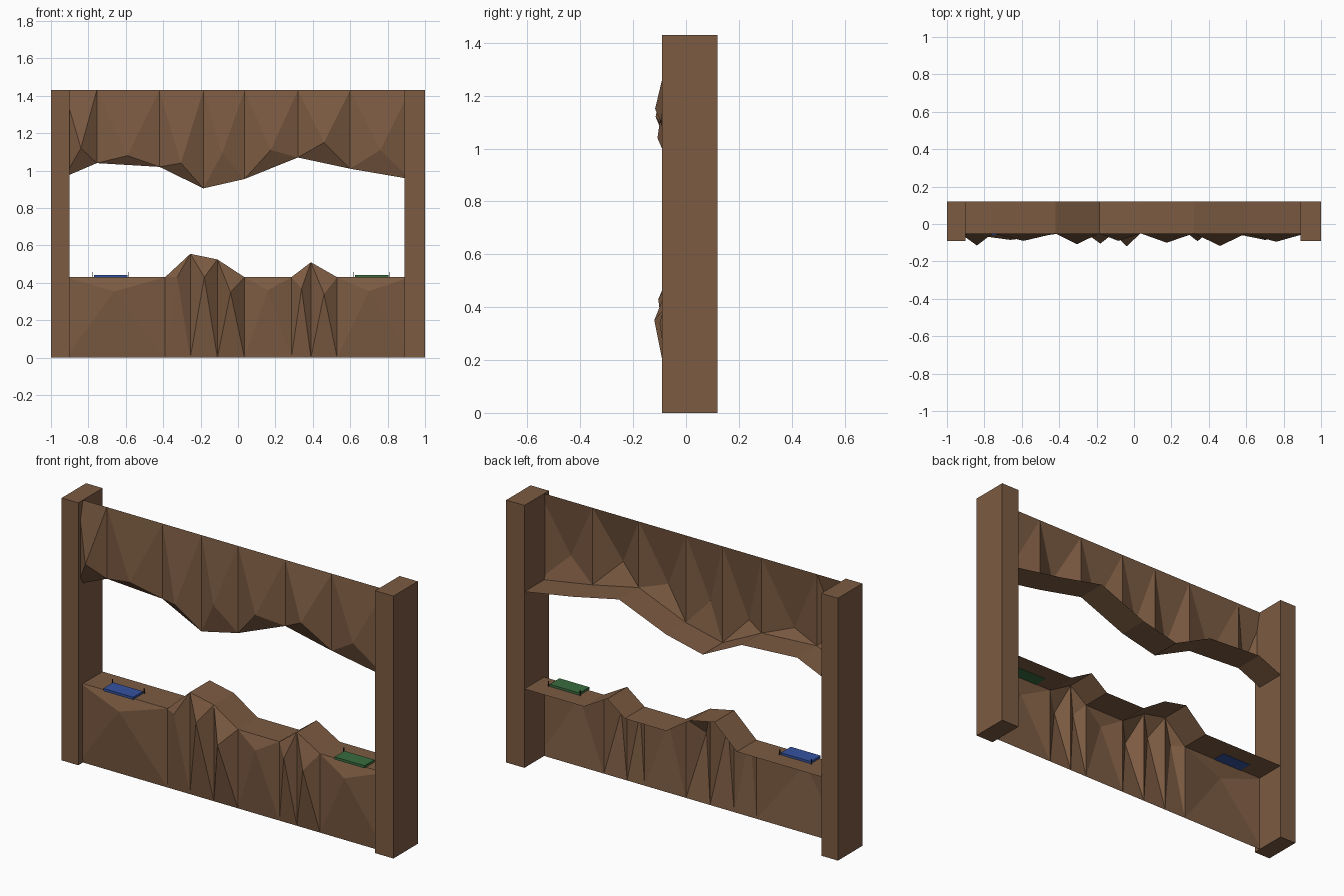
import bpy, bmesh

if "Cube" in bpy.data.objects:
    bpy.data.objects.remove(bpy.data.objects["Cube"])

FRONT, BACK = -0.05, 0.12


def material(name, srgb):
    m = bpy.data.materials.new(name)
    lin = [((c / 255 + 0.055) / 1.055) ** 2.4 for c in srgb]
    m.diffuse_color = (*lin, 1)
    m.use_nodes = True
    m.node_tree.nodes["Principled BSDF"].inputs["Base Color"].default_value = m.diffuse_color
    return m


ROCK = material("rock brown", (124, 91, 66))
BLUE = material("pad blue", (52, 82, 160))
GREEN = material("pad green", (58, 108, 62))
DARK = material("post dark", (45, 42, 42))


def finish(name, bm, mat):
    me = bpy.data.meshes.new(name)
    bmesh.ops.recalc_face_normals(bm, faces=bm.faces)
    bm.to_mesh(me)
    bm.free()
    me.materials.append(mat)
    ob = bpy.data.objects.new(name, me)
    bpy.context.collection.objects.link(ob)
    return ob


def box(name, x0, x1, y0, y1, z0, z1, mat):
    bm = bmesh.new()
    bmesh.ops.create_cube(bm, size=1)
    for v in bm.verts:
        v.co = (x1 if v.co.x > 0 else x0,
                y1 if v.co.y > 0 else y0,
                z1 if v.co.z > 0 else z0)
    return finish(name, bm, mat)


def cliff(name, edge, flat_z, peaks):
    """Faceted front wall between a ragged edge and a flat edge, plus a ledge running back."""
    bm = bmesh.new()
    rag = [bm.verts.new((x, FRONT, z)) for x, z in edge]
    flat = [bm.verts.new((x, FRONT, flat_z)) for x, z in edge]
    rear = [bm.verts.new((x, BACK, z)) for x, z in edge]
    for i, p in enumerate(peaks):
        c = bm.verts.new(p)
        ring = [rag[i], rag[i + 1], flat[i + 1], flat[i]]
        for k in range(4):
            bm.faces.new((ring[k], ring[(k + 1) % 4], c))
        bm.faces.new((rag[i], rear[i], rear[i + 1], rag[i + 1]))
    return finish(name, bm, ROCK)


# Side pillars
box("left_pillar", -1, -0.9, -0.09, BACK, 0, 1.43, ROCK)
box("right_pillar", 0.89, 1, -0.09, BACK, 0, 1.43, ROCK)

# Hanging ceiling rock, open at the top and back
cliff("ceiling_rock",
      [(-0.93, 0.965), (-0.755, 1.04), (-0.42, 1.02), (-0.185, 0.905),
       (0.035, 0.955), (0.32, 1.07), (0.60, 1.01), (0.92, 0.955)],
      1.43,
      [(-0.84, -0.115, 1.12), (-0.59, -0.09, 1.08), (-0.305, -0.108, 1.04),
       (-0.085, -0.09, 1.09), (0.175, -0.10, 1.11), (0.46, -0.117, 1.15),
       (0.76, -0.095, 1.11)])

# Ground rock with two mounds, open underneath and at the back
cliff("ground_rock",
      [(-0.92, 0.43), (-0.39, 0.43), (-0.255, 0.555), (-0.11, 0.525),
       (0.035, 0.43), (0.285, 0.43), (0.39, 0.51), (0.53, 0.43), (0.92, 0.43)],
      0.0,
      [(-0.66, -0.085, 0.355), (-0.325, -0.09, 0.43), (-0.18, -0.105, 0.43),
       (-0.04, -0.12, 0.35), (0.16, -0.08, 0.36), (0.34, -0.092, 0.37),
       (0.46, -0.10, 0.34), (0.70, -0.085, 0.355)])

# Landing pads with a thin post at each rear corner
for side, x0, mat in (("blue", -0.77, BLUE), ("green", 0.625, GREEN)):
    x1 = x0 + 0.18
    box(side + "_pad", x0, x1, -0.06, 0.025, 0.428, 0.442, mat)
    for n, x in (("left", x0 - 0.006), ("right", x1 + 0.006)):
        box(f"{side}_{n}_post", x - 0.002, x + 0.002, 0.025, 0.029, 0.43, 0.458, DARK)
